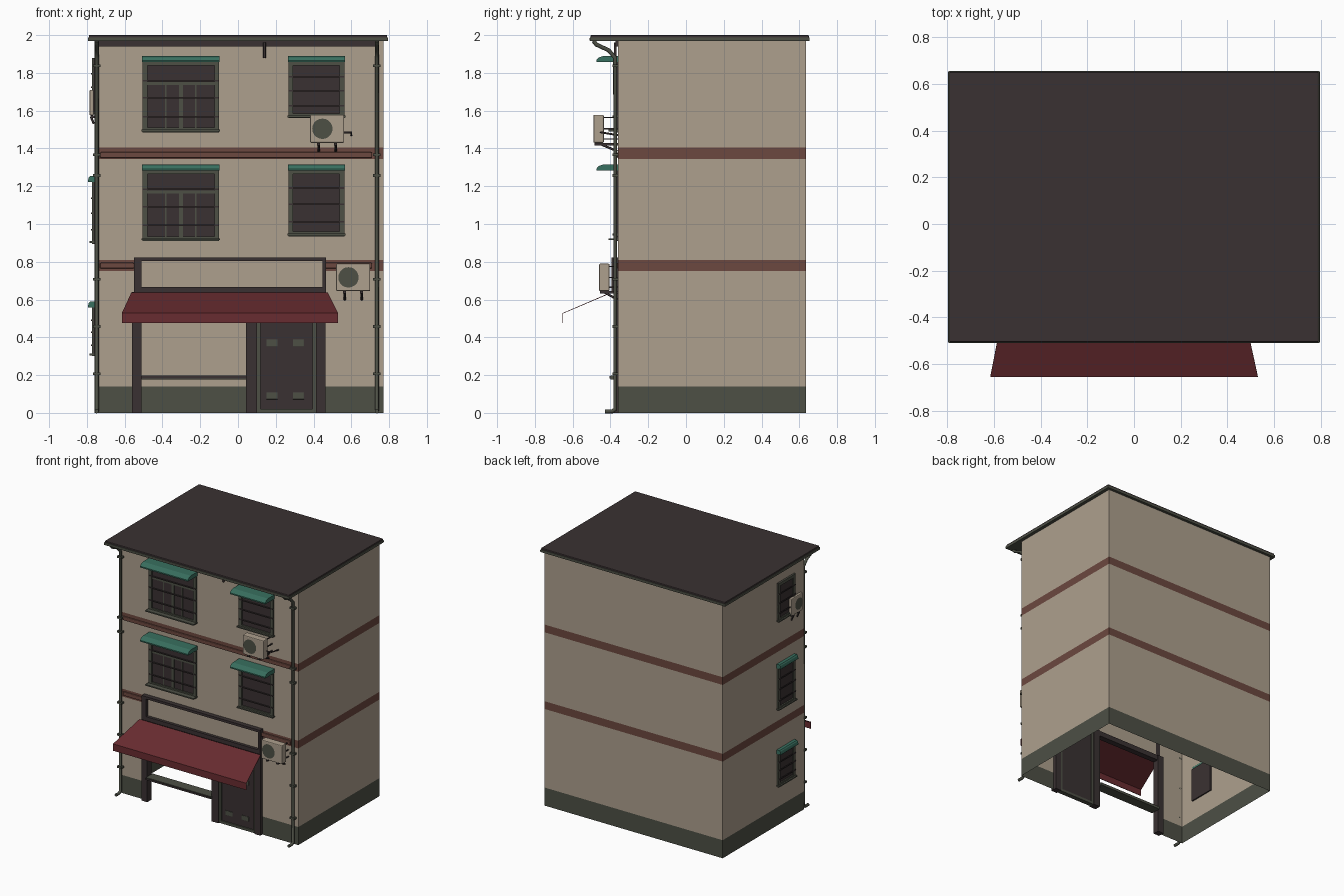
import bpy, bmesh, math
from mathutils import Vector

if "Cube" in bpy.data.objects:
    bpy.data.objects.remove(bpy.data.objects["Cube"])


def mat(name, r, g, b):
    m = bpy.data.materials.new(name)
    m.diffuse_color = (r, g, b, 1)
    m.use_nodes = True
    m.node_tree.nodes["Principled BSDF"].inputs["Base Color"].default_value = m.diffuse_color
    return m


CREAM = mat("cream_plaster", .42, .35, .27)
GREY = mat("grey_green", .075, .08, .06)
DARK = mat("dark_brown", .042, .031, .032)
STRIPE = mat("brick_stripe", .15, .065, .05)
RED = mat("awning_red", .14, .025, .03)
TEAL = mat("teal", .04, .16, .115)

FY, BY, LX, RX = -.36, .635, -.76, .77   # wall planes


def mesh_obj(name, verts, faces, mats, idx=None):
    me = bpy.data.meshes.new(name)
    me.from_pydata(verts, [], faces)
    for m in mats:
        me.materials.append(m)
    if idx:
        for p, i in zip(me.polygons, idx):
            p.material_index = i
    bm = bmesh.new()
    bm.from_mesh(me)
    bmesh.ops.remove_doubles(bm, verts=bm.verts, dist=1e-5)
    bmesh.ops.recalc_face_normals(bm, faces=bm.faces)
    bm.to_mesh(me)
    bm.free()
    ob = bpy.data.objects.new(name, me)
    bpy.context.collection.objects.link(ob)
    return ob


def box(name, x0, x1, y0, y1, z0, z1, m, bevel=0):
    v = [(x, y, z) for x in (x0, x1) for y in (y0, y1) for z in (z0, z1)]
    f = [(0, 1, 3, 2), (4, 6, 7, 5), (0, 4, 5, 1), (2, 3, 7, 6), (0, 2, 6, 4), (1, 5, 7, 3)]
    ob = mesh_obj(name, v, f, [m])
    if bevel:
        b = ob.modifiers.new("bevel", 'BEVEL')
        b.width, b.segments = bevel, 2
    return ob


def on_wall(wall, u, d, z):
    """u runs along the wall, d points outwards"""
    return (u, FY - d, z) if wall == "front" else (LX - d, u, z)


def wbox(wall, name, u0, u1, d0, d1, z0, z1, m, bevel=0):
    a, b = on_wall(wall, u0, d0, z0), on_wall(wall, u1, d1, z1)
    lo, hi = [min(p) for p in zip(a, b)], [max(p) for p in zip(a, b)]
    return box(name, lo[0], hi[0], lo[1], hi[1], lo[2], hi[2], m, bevel)


def pipe(name, pts, r, m):
    cu = bpy.data.curves.new(name, 'CURVE')
    cu.dimensions = '3D'
    cu.bevel_depth, cu.bevel_resolution, cu.use_fill_caps = r, 2, True
    sp = cu.splines.new('POLY')
    sp.points.add(len(pts) - 1)
    for p, c in zip(sp.points, pts):
        p.co = (*c, 1)
    cu.materials.append(m)
    ob = bpy.data.objects.new(name, cu)
    bpy.context.collection.objects.link(ob)
    return ob


# Wall shell: open below, banded by height, shop opening in the front
levels = [0, .14, .64, .75, .81, 1.345, 1.405, 1.97]
cols = [(LX, FY), (-.55, FY), (.46, FY), (RX, FY), (RX, BY), (LX, BY), (LX, FY)]
verts, faces, idx = [], [], []
for c in range(6):
    for k in range(7):
        if c == 1 and k < 2:
            continue
        n = len(verts)
        (xa, ya), (xb, yb) = cols[c], cols[c + 1]
        za, zb = levels[k], levels[k + 1]
        verts += [(xa, ya, za), (xb, yb, za), (xb, yb, zb), (xa, ya, zb)]
        faces.append((n, n + 1, n + 2, n + 3))
        idx.append({0: 1, 3: 2, 5: 2}.get(k, 0))
mesh_obj("walls", verts, faces, [CREAM, GREY, STRIPE], idx)

# Raised ledges on the front stripes
for z, spans in ((1.35, [(-.73, .71)]), (.765, [(-.73, -.55), (.46, .71)])):
    for a, b in spans:
        wbox("front", "stripe_ledge", a, b, 0, .014, z, z + .03, STRIPE, .005)

# Roof slab, gutter rim and trim under the eaves
box("roof_rim", -.795, .795, -.51, .655, 1.968, 1.988, GREY, .004)
box("roof_top", -.79, .79, -.505, .65, 1.98, 2.0, DARK, .004)
wbox("front", "eaves_trim", -.74, .73, 0, .012, 1.94, 1.968, DARK)
pipe("eaves_spout", [(.14, -.375, 1.96), (.14, -.375, 1.88)], .007, DARK)

# Downpipes with collars
for x in (-.748, .735):
    pipe("downpipe", [(x, -.49, 1.97), (x, -.475, 1.95), (x, -.41, 1.92), (x, -.375, 1.88),
                      (x, -.374, .02), (x, -.39, .008), (x, -.43, .008)], .011, GREY)
    for z in (.2, .45, .7, 1.25, 1.36, 1.83):
        box("pipe_collar", x - .02, x + .02, -.388, FY, z, z + .014, GREY)


def hood(wall, u0, u1, z0, z1, depth):
    """small rounded canopy over a window"""
    h = z1 - z0
    prof = [(0, z0), (0, z1), (depth * .7, z1), (depth * .9, z1 - h * .25),
            (depth, z0 + h * .3), (depth, z0)]
    n = len(prof)
    v = [on_wall(wall, u, d, z) for u in (u0, u1) for d, z in prof]
    f = [tuple(range(n)), tuple(range(n, 2 * n))]
    f += [(i, (i + 1) % n, n + (i + 1) % n, n + i) for i in range(n)]
    mesh_obj("window_hood", v, f, [TEAL])


def window(wall, u0, u1, z0, z1, leaves, hood_depth, sill_depth):
    t = .025
    wbox(wall, "window_pane", u0, u1, -.01, .004, z0, z1, DARK)
    for a, b in ((u0, u0 + t), (u1 - t, u1)):
        wbox(wall, "window_jamb", a, b, 0, .014, z0, z1, GREY)
    wbox(wall, "window_head", u0, u1, 0, .014, z1 - t, z1, GREY)
    wbox(wall, "window_bottom", u0, u1, 0, .014, z0, z0 + t, GREY)
    wbox(wall, "window_sill", u0 - .005, u1 + .005, 0, sill_depth, z0 + .005, z0 + .014, GREY)
    if leaves == 2:
        mid, tr = (u0 + u1) / 2, z1 - .12
        wbox(wall, "window_mullion", mid - .01, mid + .01, 0, .01, z0, tr, GREY)
        wbox(wall, "window_transom", u0, u1, 0, .01, tr - .008, tr + .008, GREY)
        for s in (-1, 1):   # casement stiles
            c = mid + s * .08
            wbox(wall, "casement_stile", c - .004, c + .004, 0, .008, z0 + t, tr, GREY)
    for k in (.22, .48, .72):   # security bars
        z = z0 + (z1 - z0) * k
        wbox(wall, "security_bar", u0, u1, .012, .018, z - .004, z + .004, DARK)
    if hood_depth:
        hood(wall, u0 - .003, u1 + .003, z1 - .008, z1 + .024, hood_depth)


# Front windows
for zl, zr, zt in ((1.485, 1.56, 1.865), (.91, .935, 1.29)):
    window("front", -.505, -.1, zl, zt, 2, .115, .05)
    window("front", .267, .563, zr, zt, 1, .115, .03)
# Left side windows (top one has no hood)
for z0, z1, h in ((.3, .565, .034), (.895, 1.23, .034), (1.58, 1.88, 0)):
    window("left", -.24, -.03, z0, z1, 1, h, .025)


def aircon(wall, u0, u1, z0, z1, d0, d1, r):
    """outdoor unit with fan disc and bracket"""
    wbox(wall, "aircon_case", u0, u1, d0, d1, z0, z1, CREAM, .006)
    cu, cz = u0 + (u1 - u0) * .36, (z0 + z1) / 2
    ring = [on_wall(wall, cu + r * math.cos(i * math.tau / 20), d1 + .003,
                    cz + r * math.sin(i * math.tau / 20)) for i in range(20)]
    mesh_obj("aircon_fan", ring, [tuple(range(20))], [GREY])
    w = u1 - u0
    for a in (u0 + w * .25, u0 + w * .75):
        wbox(wall, "aircon_bracket", a - .008, a + .008, 0, d1 - .005, z0 - .014, z0, DARK)
        pipe("aircon_strut", [on_wall(wall, a, .003, z0 - .045),
                              on_wall(wall, a, d1 * .7, z0 - .008)], .006, DARK)
    for z in (z0 + .02, cz, z1 - .015):
        wbox(wall, "aircon_tie", u1 - .02, u1 - .012, 0, d0, z - .003, z + .003, DARK)


aircon("front", .382, .562, 1.43, 1.578, .075, .13, .054)
aircon("front", .52, .7, .645, .79, .045, .1, .054)
aircon("left", -.31, -.17, 1.575, 1.71, .004, .026, .045)
pipe("aircon_hose", [(.555, -.45, 1.485), (.6, -.45, 1.485), (.6, -.36, 1.47)], .005, DARK)

# Shop sign: blank panel in a dark frame
wbox("front", "sign_panel", -.52, .455, 0, .012, .66, .81, CREAM)
for n, a, b, z0, z1 in (("top", -.55, .465, .803, .822), ("bottom", -.55, .465, .635, .667),
                        ("left", -.55, -.512, .635, .82), ("right", .448, .465, .635, .82)):
    wbox("front", "sign_frame_" + n, a, b, 0, .035, z0, z1, DARK)

# Red shop awning: splayed slope and hanging valance
T, B = (-.565, .475), (-.615, .53)
aw = mesh_obj("shop_awning", [(T[0], -.4, .635), (T[1], -.4, .635), (B[0], -.653, .527),
                              (B[1], -.653, .527), (B[0], -.653, .475), (B[1], -.653, .475)],
              [(0, 2, 3, 1), (2, 4, 5, 3)], [RED])
s = aw.modifiers.new("thickness", 'SOLIDIFY')
s.thickness, s.offset = .004, 0

# Shopfront posts, header, counter
for a, b in ((-.56, -.51), (.043, .1), (.412, .462)):
    box("shop_post", a, b, -.385, -.335, 0, .64, DARK)
box("shop_header", -.55, .46, -.385, -.34, .6, .64, DARK)
box("shop_counter", -.51, .045, -.4, -.32, .178, .198, GREY)
box("counter_edge", -.51, .045, -.405, -.4, .182, .194, DARK)

# Door with frame and corner fittings
box("door_leaf", .1, .412, -.365, -.345, .01, .6, DARK)
for a, b, z0, z1 in ((.1, .118, 0, .6), (.395, .412, 0, .6), (.1, .412, .585, .6), (.1, .412, 0, .02)):
    box("door_frame", a, b, -.375, -.34, z0, z1, GREY)
for x in (.18, .32):
    for z in (.09, .37):
        box("door_fitting", x - .03, x + .03, -.37, -.365, z - .018, z + .018, GREY, .002)
